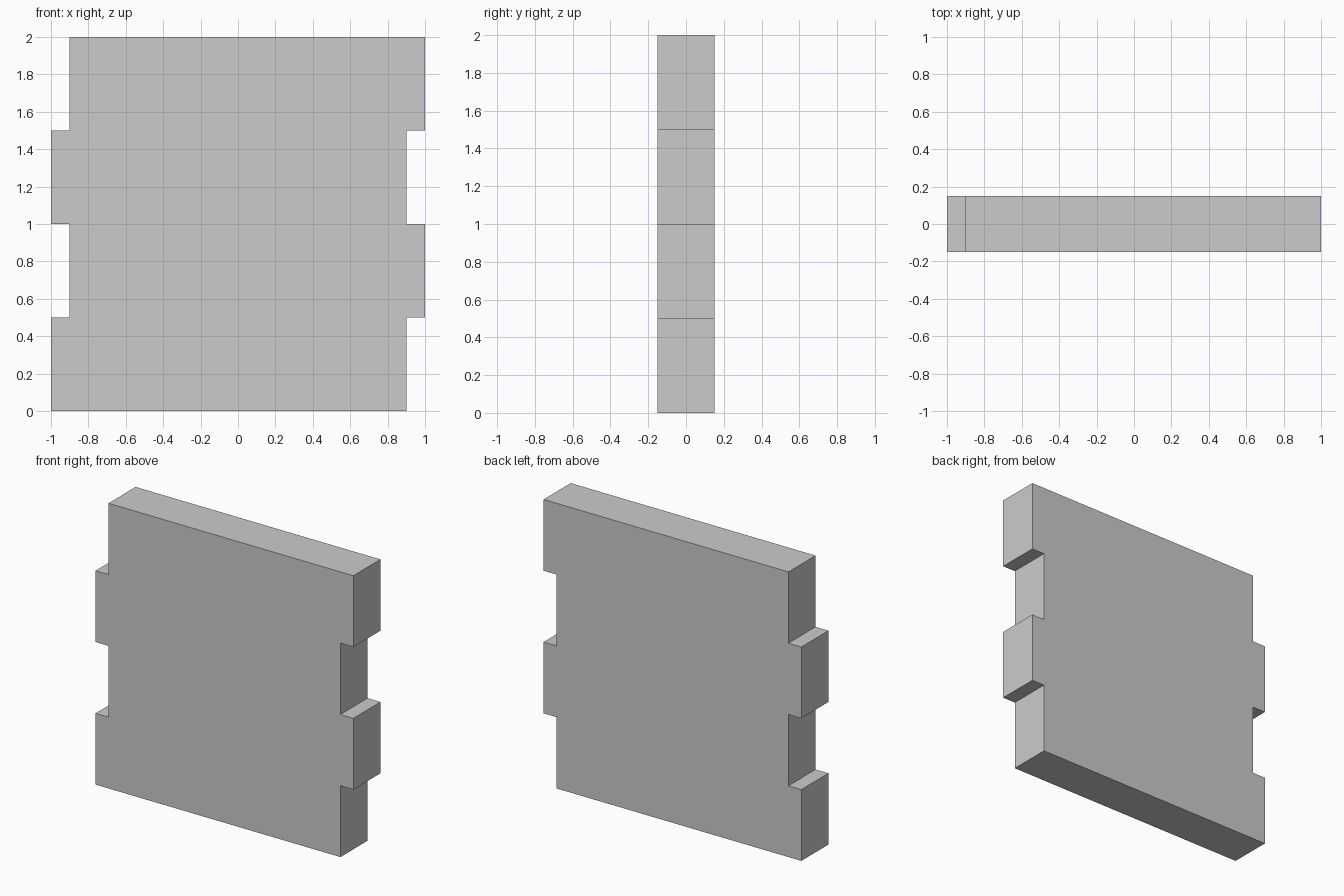
import bpy
import bmesh

if "Cube" in bpy.data.objects:
    bpy.data.objects.remove(bpy.data.objects["Cube"])

HALF_WIDTH, NOTCH, COURSE, COURSES, THICKNESS = 1.0, 0.1, 0.5, 4, 0.3

# Stepped outline: each course is shifted sideways so wall panels interlock
left, right = [], []
for i in range(COURSES):
    shift = NOTCH * (i % 2)
    for z in (i * COURSE, (i + 1) * COURSE):
        left.append((-HALF_WIDTH + shift, z))
        right.append((HALF_WIDTH - NOTCH + shift, z))
outline = right + left[::-1]

# Wall panel: outline face extruded through its thickness
bm = bmesh.new()
face = bm.faces.new([bm.verts.new((x, -THICKNESS / 2, z)) for x, z in outline])
extruded = bmesh.ops.extrude_face_region(bm, geom=[face], use_keep_orig=True)
moved = [g for g in extruded["geom"] if isinstance(g, bmesh.types.BMVert)]
bmesh.ops.translate(bm, verts=moved, vec=(0, THICKNESS, 0))
bmesh.ops.recalc_face_normals(bm, faces=bm.faces)

mesh = bpy.data.meshes.new("wall_panel")
bm.to_mesh(mesh)
bm.free()
bpy.context.collection.objects.link(bpy.data.objects.new("wall_panel", mesh))
